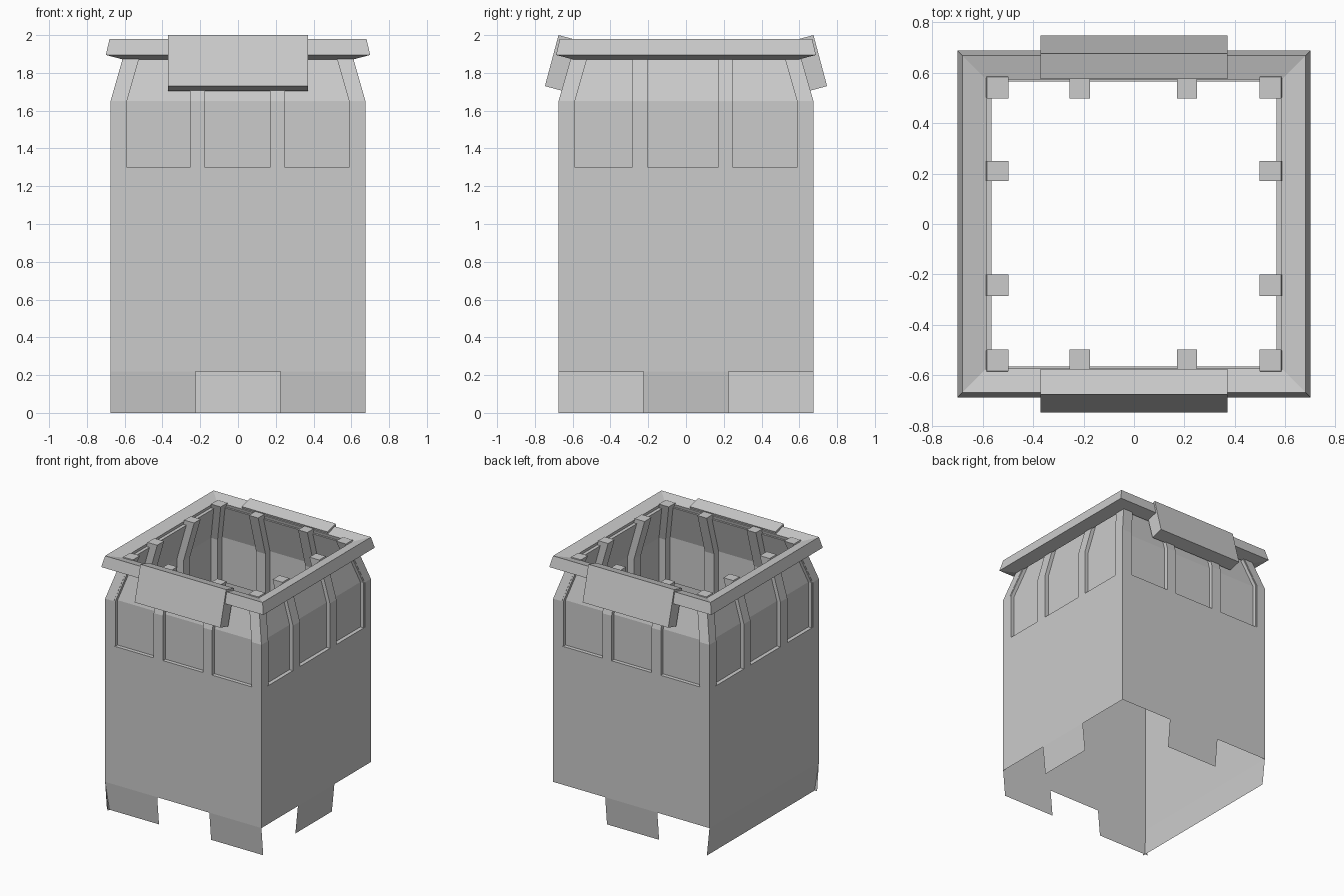
import bpy, bmesh
from mathutils import Matrix, Vector

cube = bpy.data.objects.get("Cube")
if cube:
    bpy.data.objects.remove(cube, do_unlink=True)

grey = bpy.data.materials.new("plain grey")
grey.use_nodes = True
COLOUR = (0.6, 0.6, 0.6, 1)
grey.diffuse_color = COLOUR
grey.node_tree.nodes["Principled BSDF"].inputs["Base Color"].default_value = COLOUR

HALF, TOP_HALF = 0.675, 0.595         # wall half width below and at the top
Z_BASE, Z_SILL, Z_BEND, Z_TOP = 0.22, 1.30, 1.65, 1.93
RECESS = 0.03

# Each side maps (distance along, distance out, height) to a position
SIDES = {
    "front": lambda u, d, z: Vector((u, -d, z)),
    "back": lambda u, d, z: Vector((u, d, z)),
    "left": lambda u, d, z: Vector((d, u, z)),
    "right": lambda u, d, z: Vector((-d, u, z)),
}


def finish(name, bm):
    bmesh.ops.remove_doubles(bm, verts=bm.verts, dist=0.0005)
    bmesh.ops.recalc_face_normals(bm, faces=bm.faces)
    mesh = bpy.data.meshes.new(name)
    bm.to_mesh(mesh)
    bm.free()
    mesh.materials.append(grey)
    obj = bpy.data.objects.new(name, mesh)
    bpy.context.scene.collection.objects.link(obj)
    return obj


def wall_out(z):
    t = max(0, (z - Z_BEND) / (Z_TOP - Z_BEND))
    return HALF + (TOP_HALF - HALF) * t


def loft(bm, rings, caps=True):
    """Join rings of points with quads."""
    vs = [[bm.verts.new(p) for p in ring] for ring in rings]
    n = len(vs[0])
    for low, high in zip(vs, vs[1:]):
        for i in range(n):
            bm.faces.new((low[i], low[(i + 1) % n], high[(i + 1) % n], high[i]))
    if caps:
        bm.faces.new(vs[0][::-1])
        bm.faces.new(vs[-1])


# Thin wall shell with three recessed panels on each side
bm = bmesh.new()
rows = [Z_BASE, Z_SILL, Z_BEND, Z_TOP]
posts = {"front": (-0.255, -0.175, 0.17, 0.25), "left": (-0.285, -0.2, 0.17, 0.25)}
posts["back"], posts["right"] = posts["front"], posts["left"]
for side, place in SIDES.items():
    cols = (-HALF, -0.6) + posts[side] + (0.6, HALF)
    grid = []
    for z in rows:
        d = wall_out(z)
        shift = HALF - d
        us = [u - shift * (1 if u > 0 else -1) if abs(u) > 0.5 else u for u in cols]
        grid.append([bm.verts.new(place(u, d, z)) for u in us])
    panels = []
    for r in range(len(rows) - 1):
        for c in range(len(cols) - 1):
            f = bm.faces.new((grid[r][c], grid[r][c + 1], grid[r + 1][c + 1], grid[r + 1][c]))
            if r > 0 and c in (1, 3, 5):
                panels.append(f)
    ext = bmesh.ops.extrude_face_region(bm, geom=panels)
    moved = [g for g in ext["geom"] if isinstance(g, bmesh.types.BMVert)]
    bmesh.ops.translate(bm, verts=moved, vec=place(0, -RECESS, 0))
    bmesh.ops.delete(bm, geom=[f for f in panels if f.is_valid], context="FACES_ONLY")
finish("wall_shell", bm)

# Notched skirt, leaning in slightly
bm = bmesh.new()
NOTCH, LEAN = 0.225, 0.022
skirt = {
    "front": [(-HALF, -NOTCH), (NOTCH, HALF)],
    "back": [(-NOTCH, NOTCH)],
    "left": [(-NOTCH, NOTCH)],
    "right": [(-HALF, HALF)],
}
for side, spans in skirt.items():
    place = SIDES[side]
    for a, b in spans:
        pts = [(a, HALF - LEAN, 0), (b, HALF - LEAN, 0), (b, HALF, Z_BASE), (a, HALF, Z_BASE)]
        if side in ("back", "left"):
            pts.reverse()
        if side == "right":
            pts.reverse()
            pts.reverse()
        bm.faces.new([bm.verts.new(place(*p)) for p in pts])
finish("skirt_tabs", bm)

# Bent ribs inside the walls, between the panels
RIB = 0.085
RIB_ROWS = (Z_SILL, Z_BEND, 1.965)
bm = bmesh.new()
for side, place in SIDES.items():
    p = posts[side]
    for a, b in (p[:2], p[2:]):
        rings = []
        for z in RIB_ROWS:
            d = wall_out(z) - 0.002
            rings.append([place(a, d, z), place(b, d, z), place(b, d - RIB, z), place(a, d - RIB, z)])
        loft(bm, rings)
finish("wall_ribs", bm)

# Corner ribs lean in both ways
bm = bmesh.new()
for sx in (-1, 1):
    for sy in (-1, 1):
        rings = []
        for z in RIB_ROWS:
            o = wall_out(z) - 0.002
            i = o - RIB
            rings.append([(sx * x, sy * y, z) for x, y in ((i, i), (o, i), (o, o), (i, o))])
        loft(bm, rings)
finish("corner_ribs", bm)

# Mitred rim with a tilted section
bm = bmesh.new()
section = [(0.70, 1.895), (0.68, 1.98), (0.585, 1.955), (0.605, 1.87)]
rings = []
for sx, sy in ((-1, -1), (1, -1), (1, 1), (-1, 1), (-1, -1)):
    rings.append([(sx * d, sy * (d - 0.012), z) for d, z in section])
loft(bm, rings, caps=False)
finish("rim", bm)

# Tilted plates on the front and back of the rim
for side in ("front", "back"):
    bm = bmesh.new()
    profile = [(0.747, 1.73), (0.675, 2.0), (0.575, 1.973), (0.65, 1.704)]
    loft(bm, [[SIDES[side](u, d, z) for d, z in profile] for u in (-0.37, 0.37)])
    finish(side + "_plate", bm)
